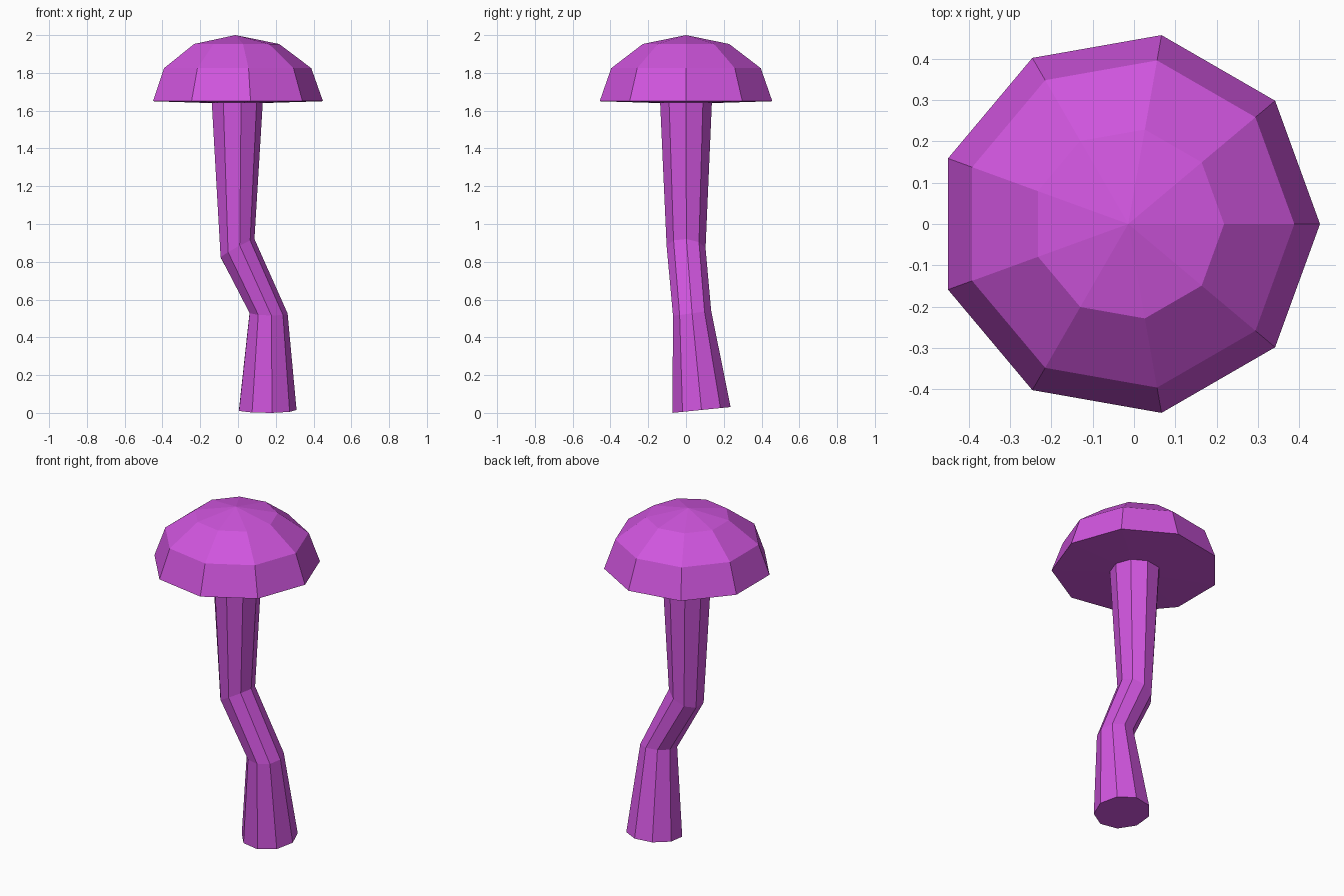
import bpy, bmesh, math
from mathutils import Vector

if "Cube" in bpy.data.objects:
    bpy.data.objects.remove(bpy.data.objects["Cube"])

SIDES = 9

mat = bpy.data.materials.new("magenta")
mat.diffuse_color = (0.63, 0.091, 0.73, 1.0)
mat.use_nodes = True
mat.node_tree.nodes["Principled BSDF"].inputs["Base Color"].default_value = mat.diffuse_color


def ring(bm, centre, radius, normal=(0, 0, 1)):
    """Nine-sided ring of vertices, tilted to the given normal."""
    tilt = Vector((0, 0, 1)).rotation_difference(Vector(normal))
    out = []
    for i in range(SIDES):
        a = math.tau * i / SIDES
        p = Vector((math.cos(a), math.sin(a), 0)) * radius
        out.append(bm.verts.new(Vector(centre) + tilt @ p))
    return out


def bridge(bm, low, high):
    for i in range(SIDES):
        j = (i + 1) % SIDES
        bm.faces.new((low[i], low[j], high[j], high[i]))


def finish(bm, name):
    bmesh.ops.recalc_face_normals(bm, faces=bm.faces[:])
    mesh = bpy.data.meshes.new(name)
    bm.to_mesh(mesh)
    bm.free()
    mesh.materials.append(mat)
    bpy.context.collection.objects.link(bpy.data.objects.new(name, mesh))


# Crooked stalk: centre, radius and tilt of each section
bm = bmesh.new()
sections = [
    ((0.153, 0.082, 0.0155), 0.157, (0, -0.1, 1)),
    ((0.159, 0.032, 0.53), 0.1035, (0.03, -0.14, 1)),
    ((-0.005, 0.0, 0.87), 0.105, (-0.55, 0.08, 1)),
    ((-0.008, 0.0, 1.64), 0.139, (0, 0, 1)),
]
rings = [ring(bm, *s) for s in sections]
for low, high in zip(rings, rings[1:]):
    bridge(bm, low, high)
bm.faces.new(rings[0])
bm.faces.new(rings[-1])
finish(bm, "stalk")

# Domed cap: slightly sloped underside, then 30 degree dome steps
bm = bmesh.new()
CX, RAD, BASE, HIGH = -0.014, 0.464, 1.65, 0.35
rings = [ring(bm, (CX, 0, 1.64), 0.14)]
for deg in (0, 30, 60):
    t = math.radians(deg)
    rings.append(ring(bm, (CX, 0, BASE + HIGH * math.sin(t)), RAD * math.cos(t)))
for low, high in zip(rings, rings[1:]):
    bridge(bm, low, high)
bm.faces.new(rings[0])
apex = bm.verts.new((CX, 0, BASE + HIGH))
for i in range(SIDES):
    bm.faces.new((rings[-1][i], rings[-1][(i + 1) % SIDES], apex))
finish(bm, "cap")
